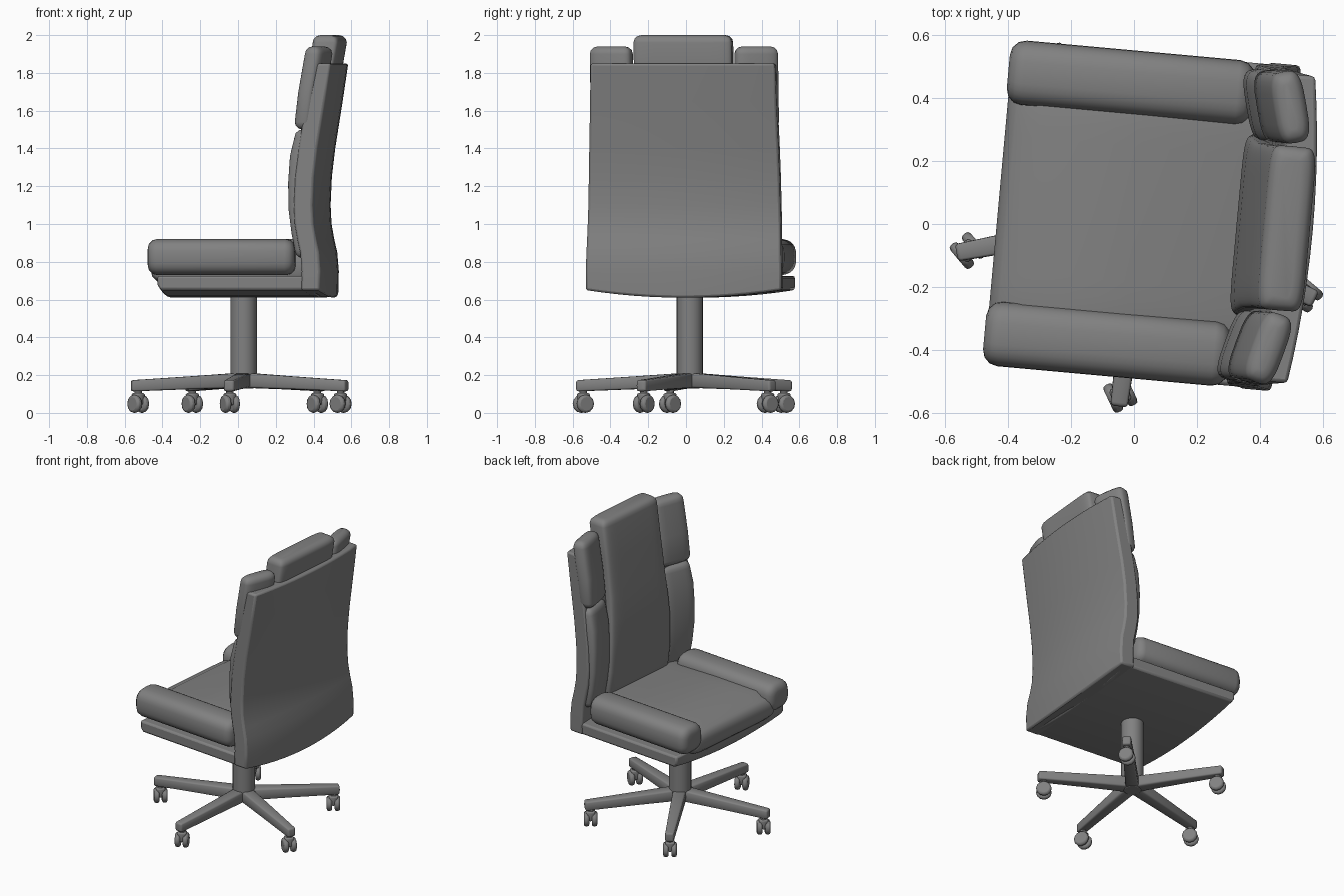
import bpy, bmesh, math
from mathutils import Matrix

if "Cube" in bpy.data.objects:
    bpy.data.objects.remove(bpy.data.objects["Cube"])

# The upper chair is turned slightly on its column
CHAIR = Matrix.Rotation(math.radians(-5.2), 4, 'Z') @ Matrix.Translation((0, 0.03, 0))
COLUMN = Matrix.Translation((0.03, 0.02, 0))

DARK = bpy.data.materials.new("dark_grey")
DARK.diffuse_color = (0.22, 0.22, 0.22, 1)
DARK.use_nodes = True
DARK.node_tree.nodes["Principled BSDF"].inputs["Base Color"].default_value = DARK.diffuse_color


def loft(name, rings, mat, bevel=0.0):
    """Closed solid through a list of equal-length 3D rings."""
    bm = bmesh.new()
    loops = [[bm.verts.new(mat @ Matrix.Translation(p).to_translation()) for p in r] for r in rings]
    n = len(loops[0])
    for a, b in zip(loops, loops[1:]):
        for i in range(n):
            bm.faces.new((a[i], a[(i + 1) % n], b[(i + 1) % n], b[i]))
    bm.faces.new(loops[0][::-1])
    bm.faces.new(loops[-1])
    bmesh.ops.recalc_face_normals(bm, faces=bm.faces)
    me = bpy.data.meshes.new(name)
    bm.to_mesh(me)
    bm.free()
    me.materials.append(DARK)
    me.shade_smooth()
    me.set_sharp_from_angle(angle=math.radians(42))
    ob = bpy.data.objects.new(name, me)
    bpy.context.collection.objects.link(ob)
    if bevel:
        m = ob.modifiers.new("bevel", 'BEVEL')
        m.width, m.segments, m.limit_method = bevel, 2, 'ANGLE'
        m.angle_limit = math.radians(42)
    return ob


def pad(name, stations, axis, mat, yaw=0.0, r=0.04, power=4, n=28):
    """Cushion along z or x; stations are (t, centre a, centre b, half a, half b)."""
    first, last = stations[0], stations[-1]
    inset = [(1.0, 0.0), (0.5, 0.13), (0.13, 0.5), (0.0, 1.0)]
    full = [(first[0] + k * r, *first[1:], s * r) for s, k in inset]
    full += [(*s, 0.0) for s in stations[1:-1]]
    full += [(last[0] - k * r, *last[1:], s * r) for s, k in inset[::-1]]
    cy, sy = math.cos(yaw), math.sin(yaw)
    rings = []
    for t, ca, cb, ha, hb, d in full:
        ring = []
        for i in range(n):
            c, s = math.cos(math.tau * i / n), math.sin(math.tau * i / n)
            a = (ha - d) * math.copysign(abs(c) ** (2 / power), c)
            b = (hb - d) * math.copysign(abs(s) ** (2 / power), s)
            a, b = ca + a * cy - b * sy, cb + a * sy + b * cy
            ring.append((a, b, t) if axis == 'z' else (t, a, b))
        rings.append(ring)
    return loft(name, rings, mat)


def cylinder(name, r, h, mat, n=20, bevel=0.0):
    """Upright cylinder centred on the matrix origin."""
    rings = [[(r * math.cos(math.tau * i / n), r * math.sin(math.tau * i / n), z)
              for i in range(n)] for z in (-h / 2, h / 2)]
    return loft(name, rings, mat, bevel)


STEPS = [i / 6 - 1 for i in range(13)]

# Back shell: bowed sheet with a rounded lower edge
rings = []
for z, u, w in [(0.65, .515, .52), (0.75, .518, .52), (0.85, .51, .517), (0.92, .494, .515),
                (1.0, .48, .513), (1.1, .475, .51), (1.25, .482, .507), (1.4, .50, .503),
                (1.65, .54, .495), (1.85, .57, .49)]:
    drop = 0.04 if z == 0.65 else 0
    rear = [(u - .037 * s * s, w * s, z - drop * (1 - s * s)) for s in STEPS]
    rings.append(rear + [(x - 0.1, y, zz) for x, y, zz in rear[::-1]])
loft("back_shell", rings, CHAIR, 0.012)

# Seat base with a bowed underside
rings = []
for u, lift in [(-.385, .03), (-.365, 0), (0, 0), (.45, 0)]:
    under = [(u, .515 * s, .61 + lift + .04 * s * s) for s in STEPS]
    rings.append(under + [(u, .515, .725), (u, -.515, .725)])
loft("seat_base", rings, CHAIR, 0.012)

# Seat cushion and its side rolls
pad("seat_cushion", [(-.435, 0, .765, .40, .08), (-.33, 0, .777, .40, .095),
                     (0, 0, .777, .40, .095), (.42, 0, .775, .40, .085)],
    'x', CHAIR, r=0.06, power=6, n=40)
for side, label in ((1, "left"), (-1, "right")):
    y = side * .417
    pad(f"seat_roll_{label}", [(-.442, y, .825, .103, .096), (0, y, .825, .103, .096),
                               (.34, y, .825, .103, .096)], 'x', CHAIR, r=0.05, power=2.8)
    # Side bolsters of the backrest, angled inward and seated in the shell
    y, yaw = side * .385, side * math.radians(15)
    pad(f"lower_bolster_{label}", [(.82, .405, y, .05, .112), (.95, .388, y, .05, .114),
                                   (1.08, .372, y, .05, .115), (1.22, .368, y, .047, .115),
                                   (1.36, .38, y, .05, .115), (1.50, .405, y, .052, .112)],
        'z', CHAIR, yaw, power=3.5)
    pad(f"upper_bolster_{label}", [(1.50, .407, y, .052, .115), (1.7, .426, y, .052, .115),
                                   (1.94, .461, y, .052, .115)], 'z', CHAIR, yaw, power=3.5)

# Central backrest cushion rising into the headrest
pad("back_cushion", [(.80, .405, 0, .055, .29), (1.0, .385, 0, .055, .29), (1.2, .38, 0, .055, .285),
                     (1.35, .39, 0, .055, .275), (1.5, .41, 0, .06, .265), (1.75, .452, 0, .07, .262),
                     (2.0, .485, 0, .074, .262)], 'z', CHAIR, power=7, n=40)

# Column and hub
cylinder("column", .07, .47, COLUMN @ Matrix.Translation((0, 0, .40)))
cylinder("hub", .06, .07, COLUMN @ Matrix.Translation((0, 0, .165)), bevel=.01)

# Five legs with twin-wheel casters
SWIVEL = [40, 25, 50, 35, 35]
for k in range(5):
    leg = COLUMN @ Matrix.Rotation(math.radians(190.6 + 72 * k), 4, 'Z')
    pad(f"leg_{k + 1}", [(.02, 0, .172, .042, .04), (.3, 0, .159, .036, .034), (.605, 0, .144, .028, .03)],
        'x', leg, r=.012, power=6, n=16)
    pos = (leg @ Matrix.Translation((.568, 0, 0))).to_translation()
    caster = Matrix.Translation(pos) @ Matrix.Rotation(math.radians(SWIVEL[k]), 4, 'Z')
    cylinder(f"caster_stem_{k + 1}", .02, .07, caster @ Matrix.Translation((0, 0, .095)), 12)
    pad(f"caster_hood_{k + 1}", [(.04, 0, 0, .012, .03), (.105, 0, 0, .03, .03)], 'z', caster, r=.01, n=12)
    for s in (-1, 1):
        cylinder(f"caster_wheel_{k + 1}_{'a' if s < 0 else 'b'}", .048, .034,
                 caster @ Matrix.Translation((s * .025, 0, .048)) @ Matrix.Rotation(math.pi / 2, 4, 'Y'), 12, .012)
